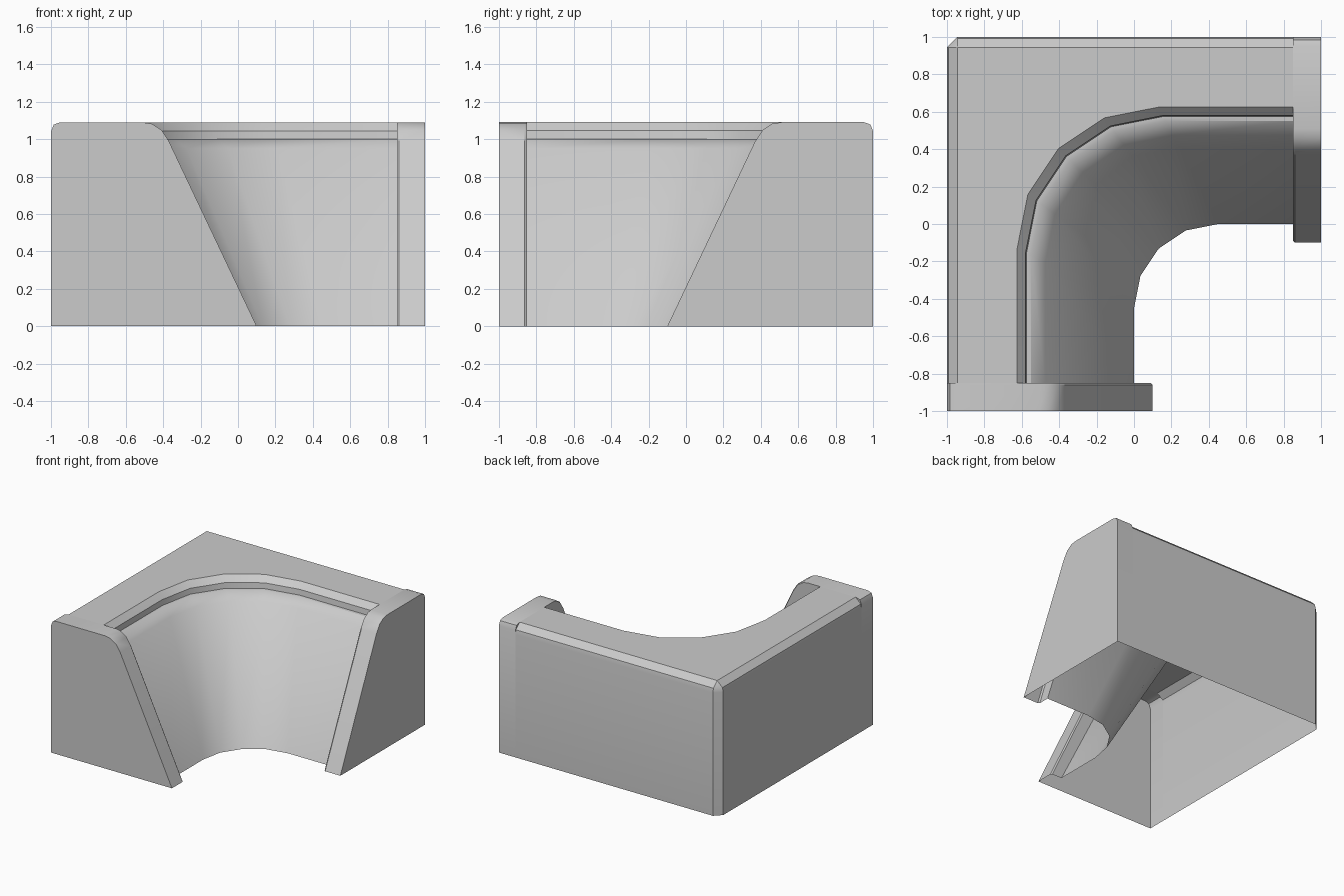
import bpy, bmesh, math

cube = bpy.data.objects.get("Cube")
if cube:
    bpy.data.objects.remove(cube, do_unlink=True)

grey = bpy.data.materials.new("light_grey")
grey.use_nodes = True
grey.diffuse_color = (0.6, 0.6, 0.6, 1)
grey.node_tree.nodes["Principled BSDF"].inputs["Base Color"].default_value = (0.6, 0.6, 0.6, 1)

TOP = 1.09
JOIN = 0.85      # where the curved body meets the end collars


def make_object(name, bm):
    bmesh.ops.remove_doubles(bm, verts=bm.verts, dist=0.0005)
    bmesh.ops.recalc_face_normals(bm, faces=bm.faces)
    mesh = bpy.data.meshes.new(name)
    bm.to_mesh(mesh)
    bm.free()
    ob = bpy.data.objects.new(name, mesh)
    bpy.context.collection.objects.link(ob)
    mesh.materials.append(grey)
    bpy.ops.object.select_all(action='DESELECT')
    ob.select_set(True)
    bpy.context.view_layer.objects.active = ob
    bpy.ops.object.shade_smooth_by_angle(angle=math.radians(32))
    return ob


def polygon(bm, points):
    bm.faces.new([bm.verts.new(p) for p in points])


def loft(bm, rows):
    """Skin neighbouring rows of points, skipping collapsed quads' repeated corners."""
    for low, high in zip(rows, rows[1:]):
        for i in range(len(low) - 1):
            corners = []
            for p in (low[i], low[i + 1], high[i + 1], high[i]):
                if p not in corners:
                    corners.append(p)
            polygon(bm, corners)


def inner_row(d, z):
    """Plan line of the concave bend, set back by d from its foot."""
    c = 0.45 - 0.51 * d
    r = c + d
    row = [(-d, -JOIN, z)]
    for k in range(5):
        a = k * math.pi / 8
        row.append((c - r * math.cos(a), -c + r * math.sin(a), z))
    return row + [(JOIN, d, z)]


def outer_row(e, cut, z):
    """Plan line of the square outside, e from centre, corner cut off at 'cut'."""
    return [(-e, -JOIN, z), (-e, cut, z), (-cut, e, z), (JOIN, e, z)]


# Cross-sections: sloped face with stepped rim, and outside wall with chamfer
SLOPE = [(0, 0), (0.475, 0.95), (0.55, 1.0), (0.575, 1.0), (0.58, 1.045), (0.625, TOP)]
WALL = [(1, 0), (1, 1.01), (0.993, 1.045), (0.945, TOP)]

# Curved body: open-bottomed shell
bm = bmesh.new()
inner = [inner_row(d, z) for d, z in SLOPE]
outer = [outer_row(e, 0.945, z) for e, z in WALL]
loft(bm, inner)
loft(bm, outer)
rim = [outer[-1][0], outer[-1][1], outer[-1][3]]
polygon(bm, inner[-1] + rim[::-1])
make_object("curved_body", bm)

# End collars: sloped frames standing proud of the bend
BACK = [(-1, 0), (-1, 1.04), (-0.985, 1.078), (-0.95, TOP)]
FACE = [(-0.51, TOP), (-0.46, 1.082), (-0.41, 1.05), (-0.37, 0.99), (0.1, 0)]


def make_collar(name, place):
    bm = bmesh.new()
    profile = BACK + FACE
    inset = [FACE[0]] + [(x - 0.01, z) for x, z in FACE[1:]]
    loft(bm, [[place(x, y, z) for x, z in pts]
              for y, pts in ((-1, profile), (-0.862, profile), (-JOIN, BACK + inset))])
    polygon(bm, [place(x, -1, z) for x, z in profile])
    # shoulder facing the bend, and small stop at the outer chamfer
    shoulder = inset + [(-d, z) for d, z in SLOPE]
    stop = BACK[1:] + [(-e, z) for e, z in WALL[:0:-1]]
    for pts in (shoulder, stop):
        polygon(bm, [place(x, -JOIN, z) for x, z in pts])
    make_object(name, bm)


make_collar("front_collar", lambda x, y, z: (x, y, z))
make_collar("left_collar", lambda x, y, z: (-y, -x, z))
